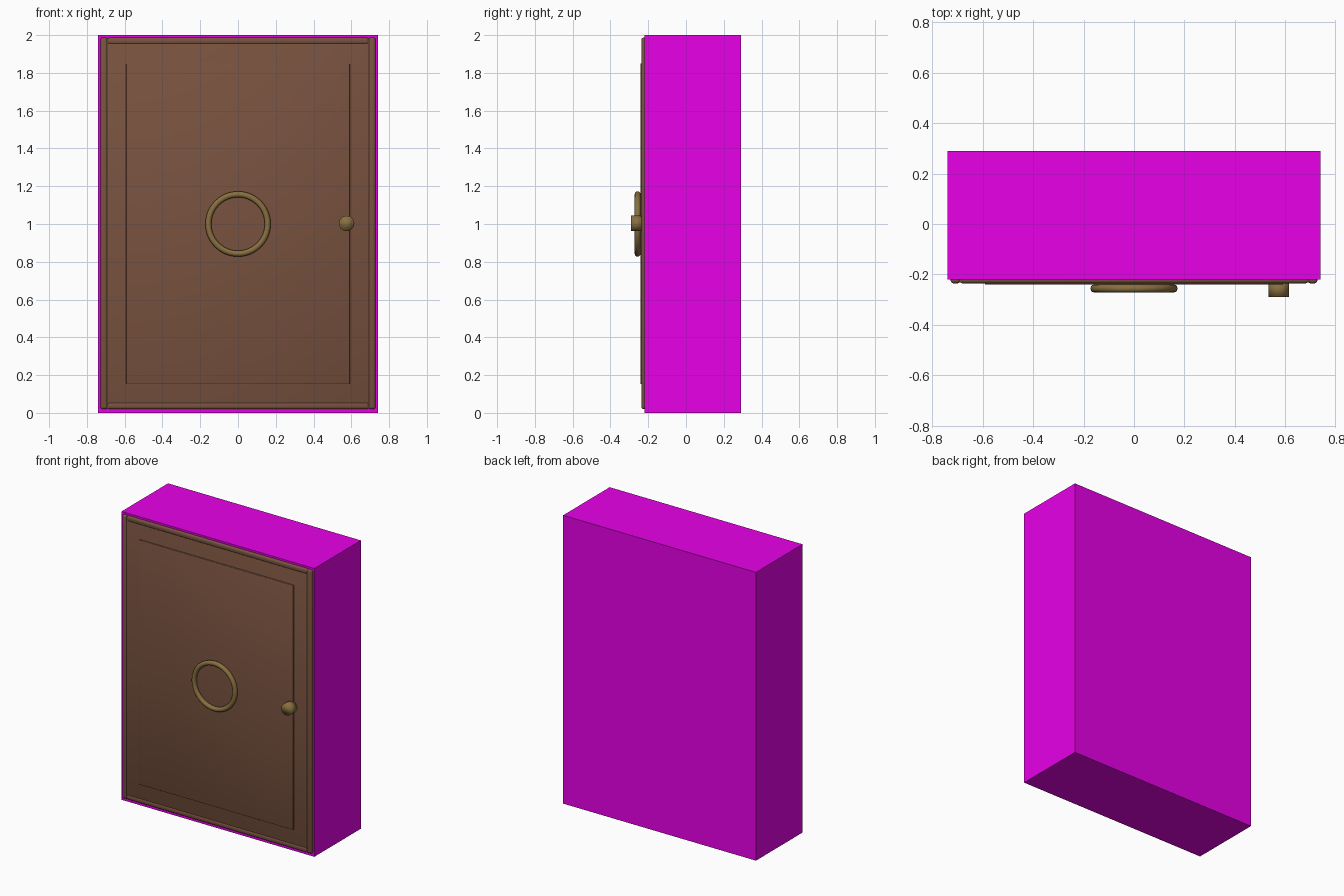
import bpy
from math import pi

if "Cube" in bpy.data.objects:
    bpy.data.objects.remove(bpy.data.objects["Cube"])


def material(name, rgb):
    m = bpy.data.materials.new(name)
    m.diffuse_color = (*rgb, 1)
    m.use_nodes = True
    m.node_tree.nodes["Principled BSDF"].inputs["Base Color"].default_value = m.diffuse_color
    return m


magenta = material("magenta", (0.8, 0.0, 0.8))
wood = material("brown_wood", (0.19, 0.085, 0.05))
brass = material("brass", (0.25, 0.16, 0.05))


def box(name, x, y, z, mat, bevel=0.0, segments=2):
    """Box from (min, max) pairs, with optional rounded edges."""
    bpy.ops.mesh.primitive_cube_add(
        size=1, location=[(a + b) / 2 for a, b in (x, y, z)])
    o = bpy.context.object
    o.name = name
    o.scale = [b - a for a, b in (x, y, z)]
    bpy.ops.object.transform_apply(location=False, rotation=False, scale=True)
    o.data.materials.append(mat)
    if bevel:
        mod = o.modifiers.new("rounded_edges", 'BEVEL')
        mod.width = bevel
        mod.segments = segments
        bpy.ops.object.shade_smooth()
    return o


# Cabinet body
box("cabinet_body", (-0.74, 0.74), (-0.22, 0.29), (0, 2), magenta)

# Door slab and slightly raised centre panel
box("door_slab", (-0.725, 0.725), (-0.232, -0.20), (0.022, 1.983), wood, 0.004)
box("door_panel", (-0.592, 0.592), (-0.241, -0.21), (0.153, 1.85), wood, 0.004)

# Rounded moulding around the door
for side, s in (("left", -1), ("right", 1)):
    xs = sorted((s * 0.69, s * 0.728))
    box(side + "_moulding", xs, (-0.236, -0.20), (0.02, 1.987), wood, 0.012, 3)
for end, z in (("bottom", 0.02), ("top", 1.951)):
    box(end + "_moulding", (-0.692, 0.692), (-0.236, -0.20),
        (z, z + 0.036), wood, 0.012, 3)

# Brass ring in the middle of the door
bpy.ops.mesh.primitive_torus_add(
    major_radius=0.157, minor_radius=0.016, major_segments=48,
    minor_segments=12, location=(0, -0.256, 1), rotation=(pi / 2, 0, 0))
ring = bpy.context.object
ring.name = "door_ring"
ring.data.materials.append(brass)
bpy.ops.object.shade_smooth()

# Brass knob
bpy.ops.mesh.primitive_cylinder_add(
    vertices=16, radius=0.041, depth=0.06,
    location=(0.575, -0.26, 1.003), rotation=(pi / 2, 0, 0))
knob = bpy.context.object
knob.name = "door_knob"
knob.data.materials.append(brass)
bpy.ops.object.shade_smooth()
